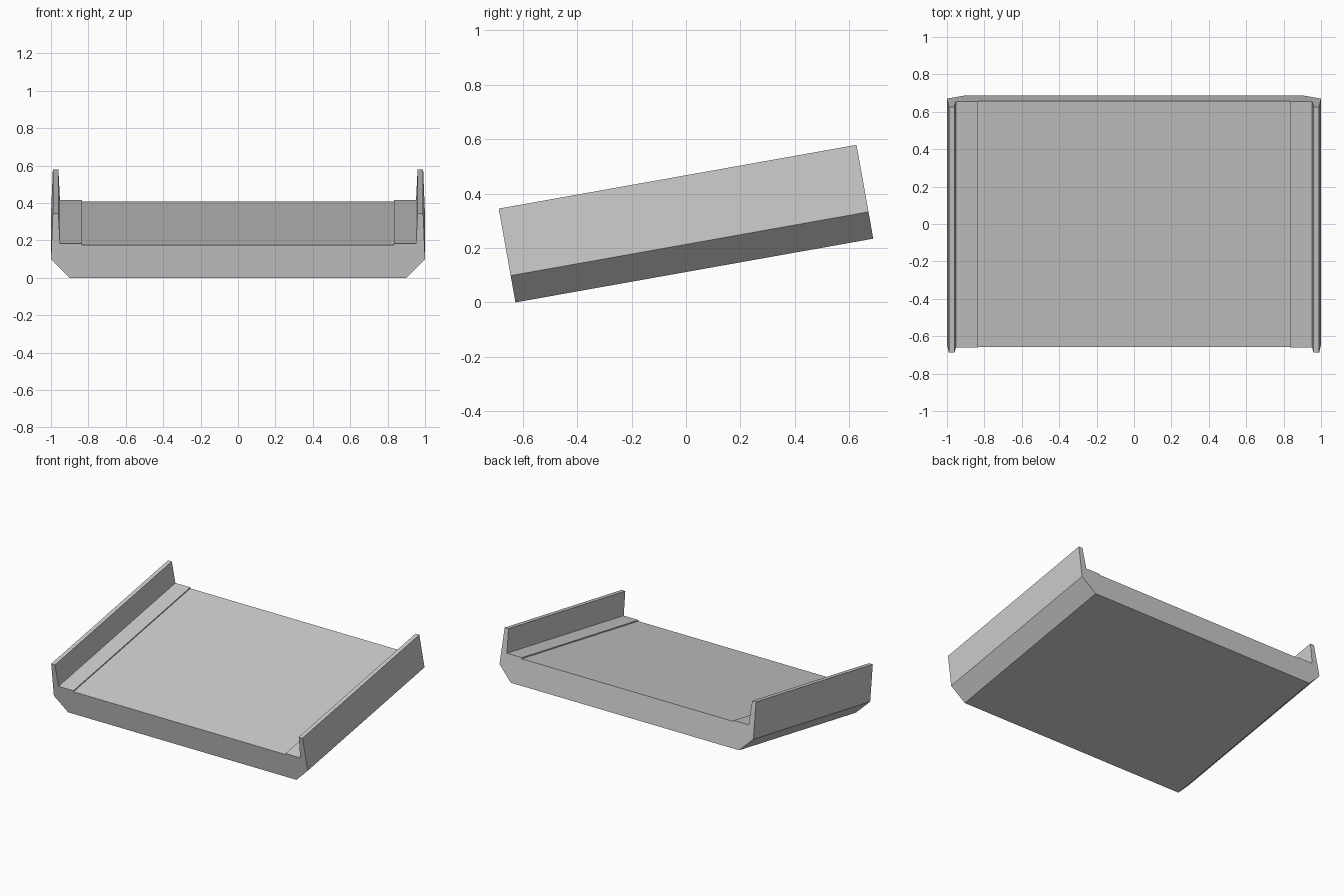
import bpy, bmesh
from math import radians, sin, cos
from mathutils import Matrix

if "Cube" in bpy.data.objects:
    bpy.data.objects.remove(bpy.data.objects["Cube"])

TILT = radians(10.1)
LENGTH, HEIGHT = 1.335, 0.35

# Right half of the tray cross-section (x, height), from bottom to centre floor
half = [(0.9, 0), (1.0, 0.1), (0.99, HEIGHT), (0.96, HEIGHT),
        (0.952, 0.186), (0.835, 0.186), (0.835, 0.178)]
profile = half + [(-x, h) for x, h in reversed(half)]

# Extrude the section front to back
bm = bmesh.new()
face = bm.faces.new([bm.verts.new((x, -LENGTH / 2, h)) for x, h in profile])
ext = bmesh.ops.extrude_face_region(bm, geom=[face], use_keep_orig=True)
bmesh.ops.translate(bm, vec=(0, LENGTH, 0),
                    verts=[v for v in ext["geom"] if isinstance(v, bmesh.types.BMVert)])
bmesh.ops.recalc_face_normals(bm, faces=bm.faces)

# Tilt the back up and rest the front lower edge on the ground, centred
bm.transform(Matrix.Translation((0, HEIGHT / 2 * sin(TILT), LENGTH / 2 * sin(TILT)))
             @ Matrix.Rotation(TILT, 4, 'X'))

mesh = bpy.data.meshes.new("tilted_tray")
bm.to_mesh(mesh)
bm.free()
tray = bpy.data.objects.new("tilted_tray", mesh)
bpy.context.collection.objects.link(tray)
